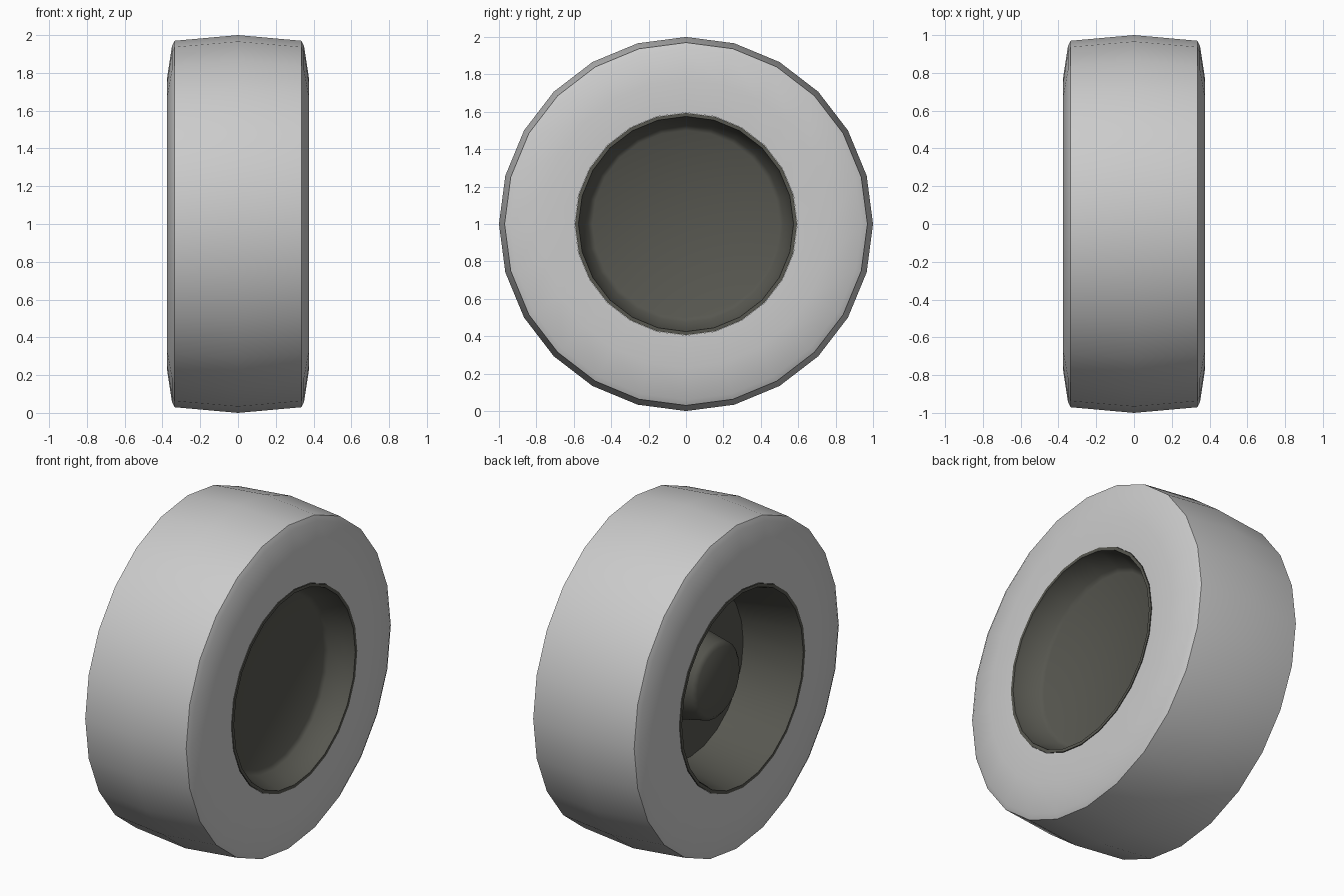
import bpy, bmesh, math

if "Cube" in bpy.data.objects:
    bpy.data.objects.remove(bpy.data.objects["Cube"])

SIDES = 24
CENTRE_Z = 1.0


def material(name, colour):
    m = bpy.data.materials.new(name)
    m.diffuse_color = (*colour, 1.0)
    m.use_nodes = True
    m.node_tree.nodes["Principled BSDF"].inputs["Base Color"].default_value = m.diffuse_color
    return m


def revolve(name, profile, mat, closed):
    """Spin an (x, radius) profile around the x axis; radius 0 becomes a cap centre."""
    bm = bmesh.new()
    rings = []
    for x, r in profile:
        if r == 0:
            rings.append([bm.verts.new((x, 0, CENTRE_Z))] * SIDES)
            continue
        ring = []
        for i in range(SIDES):
            a = 2 * math.pi * i / SIDES
            ring.append(bm.verts.new((x, r * math.sin(a), CENTRE_Z + r * math.cos(a))))
        rings.append(ring)
    pairs = list(zip(rings, rings[1:]))
    if closed:
        pairs.append((rings[-1], rings[0]))
    for a, b in pairs:
        for i in range(SIDES):
            j = (i + 1) % SIDES
            bm.faces.new(list(dict.fromkeys((a[i], a[j], b[j], b[i]))))
    bmesh.ops.recalc_face_normals(bm, faces=bm.faces[:])
    mesh = bpy.data.meshes.new(name)
    bm.to_mesh(mesh)
    bm.free()
    mesh.materials.append(mat)
    ob = bpy.data.objects.new(name, mesh)
    bpy.context.collection.objects.link(ob)
    bpy.ops.object.select_all(action='DESELECT')
    ob.select_set(True)
    bpy.context.view_layer.objects.active = ob
    bpy.ops.object.shade_smooth_by_angle(angle=math.radians(40))
    return ob


rubber = material("light grey rubber", (0.6, 0.6, 0.6))
metal = material("dark olive metal", (0.095, 0.095, 0.08))

# Tyre: crowned tread, rounded shoulders, nearly flat sidewalls
half = [(0.335, 0.97), (0.35, 0.94), (0.376, 0.77), (0.372, 0.595)]
tyre_profile = [(-x, r) for x, r in reversed(half)] + [(0, 1.0)] + half
revolve("tyre", tyre_profile, rubber, True)

# Rim: shallow dish on +x, deep cone with a tapered central hub on -x
rim_profile = [
    (0.22, 0), (0.22, 0.50), (0.235, 0.525), (0.36, 0.572), (0.376, 0.575),
    (0.376, 0.594), (0.355, 0.585),
    (-0.355, 0.585), (-0.376, 0.594), (-0.376, 0.575), (-0.35, 0.565),
    (-0.03, 0.50), (-0.03, 0.26), (-0.195, 0.225), (-0.215, 0.20), (-0.215, 0),
]
revolve("rim", rim_profile, metal, False)
